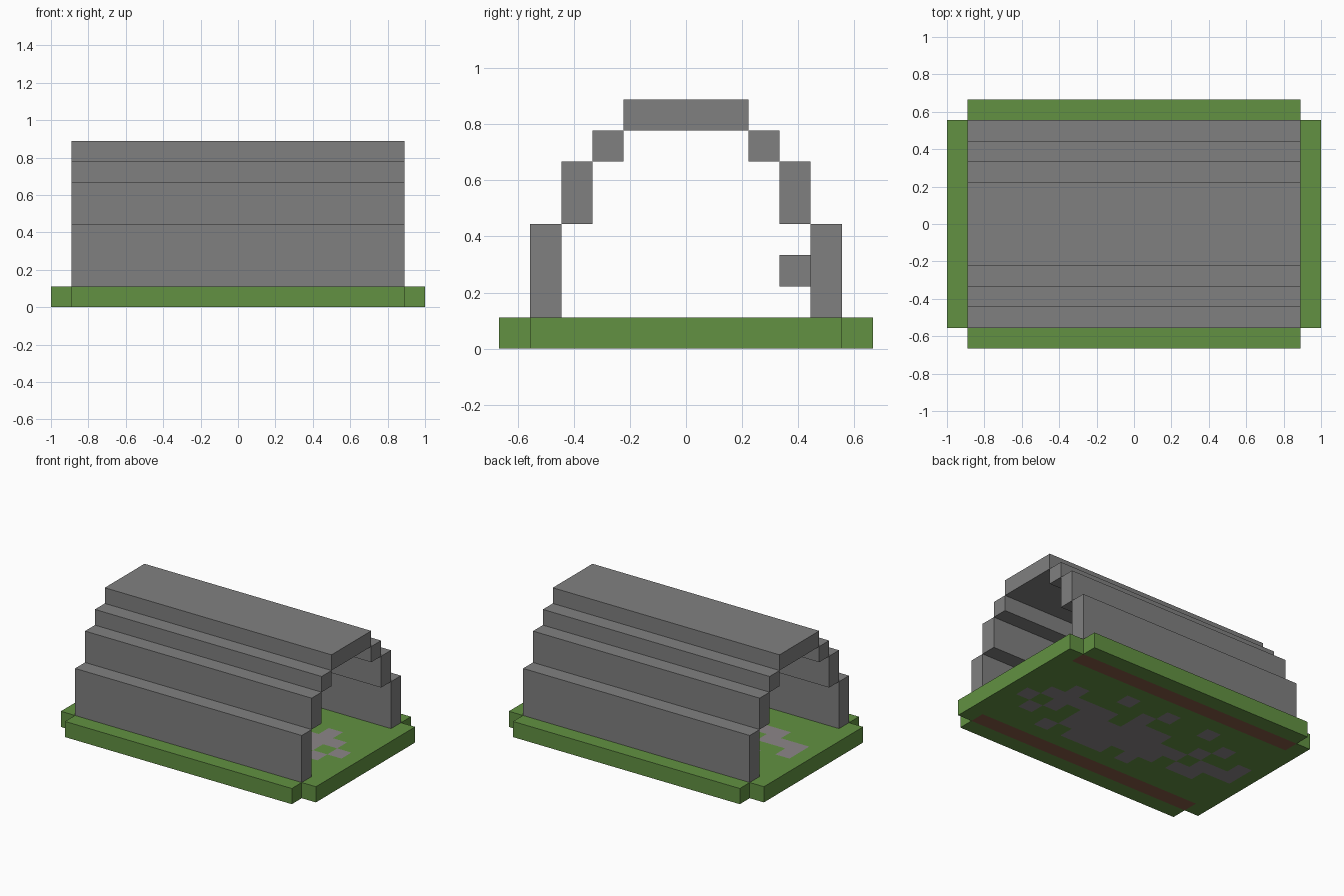
import bpy
import bmesh

# Remove the default cube
cube = bpy.data.objects.get("Cube")
if cube:
    bpy.data.objects.remove(cube, do_unlink=True)

U = 1 / 9  # edge of one block


def material(name, color):
    mat = bpy.data.materials.new(name)
    mat.use_nodes = True
    rgba = (*color, 1)
    mat.diffuse_color = rgba
    mat.node_tree.nodes["Principled BSDF"].inputs["Base Color"].default_value = rgba
    return mat


grass = material("grass green", (0.122, 0.285, 0.054))
stone = material("stone grey", (0.216, 0.216, 0.216))
gravel = material("gravel grey", (0.262, 0.24, 0.25))
dirt = material("dirt brown", (0.238, 0.105, 0.06))


def add_object(name, bm, mats):
    mesh = bpy.data.meshes.new(name)
    bm.to_mesh(mesh)
    bm.free()
    for mat in mats:
        mesh.materials.append(mat)
    obj = bpy.data.objects.new(name, mesh)
    bpy.context.collection.objects.link(obj)
    return obj


def box(name, xs, ys, zs, mat):
    """Box between block coordinates."""
    bm = bmesh.new()
    bmesh.ops.create_cube(bm, size=1)
    for v in bm.verts:
        for axis, (lo, hi) in enumerate((xs, ys, zs)):
            v.co[axis] = U * (lo if v.co[axis] < 0 else hi)
    return add_object(name, bm, [mat])


# Gravel path layout: rows run from +y to -y, columns from +x to -x
PATH = [
    "......#..#..#.....",
    "...#....#.....#...",
    "..#####.###..#..#.",
    ".#.#.########.###.",
    "..#..#######.##...",
    "....#.###.#.......",
]

# Ground: a grid of blocks with notched corners, coloured cell by cell
bm = bmesh.new()
bmesh.ops.create_grid(bm, x_segments=18, y_segments=12, size=1)
for v in bm.verts:
    v.co.y *= 2 / 3
corners = []
for f in bm.faces:
    c = f.calc_center_median() / U
    col, row = int(9 - c.x), int(3 - c.y) if c.y < 3 else -1
    if abs(c.x) > 8 and abs(c.y) > 5:
        corners.append(f)
    elif 4 < abs(c.y) < 5 and abs(c.x) < 8:
        f.material_index = 2
    elif 0 <= row < len(PATH) and PATH[row][col] == "#":
        f.material_index = 1
bmesh.ops.delete(bm, geom=corners, context="FACES")
ground = add_object("ground", bm, [grass, gravel, dirt])
solid = ground.modifiers.new("thickness", "SOLIDIFY")
solid.thickness = U
solid.offset = 1

# Stepped vault: mirrored courses on both sides, closed by a flat crown
COURSES = [("lower_wall", 4, 1, 4), ("upper_wall", 3, 4, 6), ("roof_step", 2, 6, 7)]
for name, y, z0, z1 in COURSES:
    box("front_" + name, (-8, 8), (-y - 1, -y), (z0, z1), stone)
    box("back_" + name, (-8, 8), (y, y + 1), (z0, z1), stone)
box("roof_crown", (-8, 8), (-2, 2), (7, 8), stone)

# Small block projecting from the inside of the back wall
box("wall_ledge", (-1, 0), (3, 4), (2, 3), stone)
